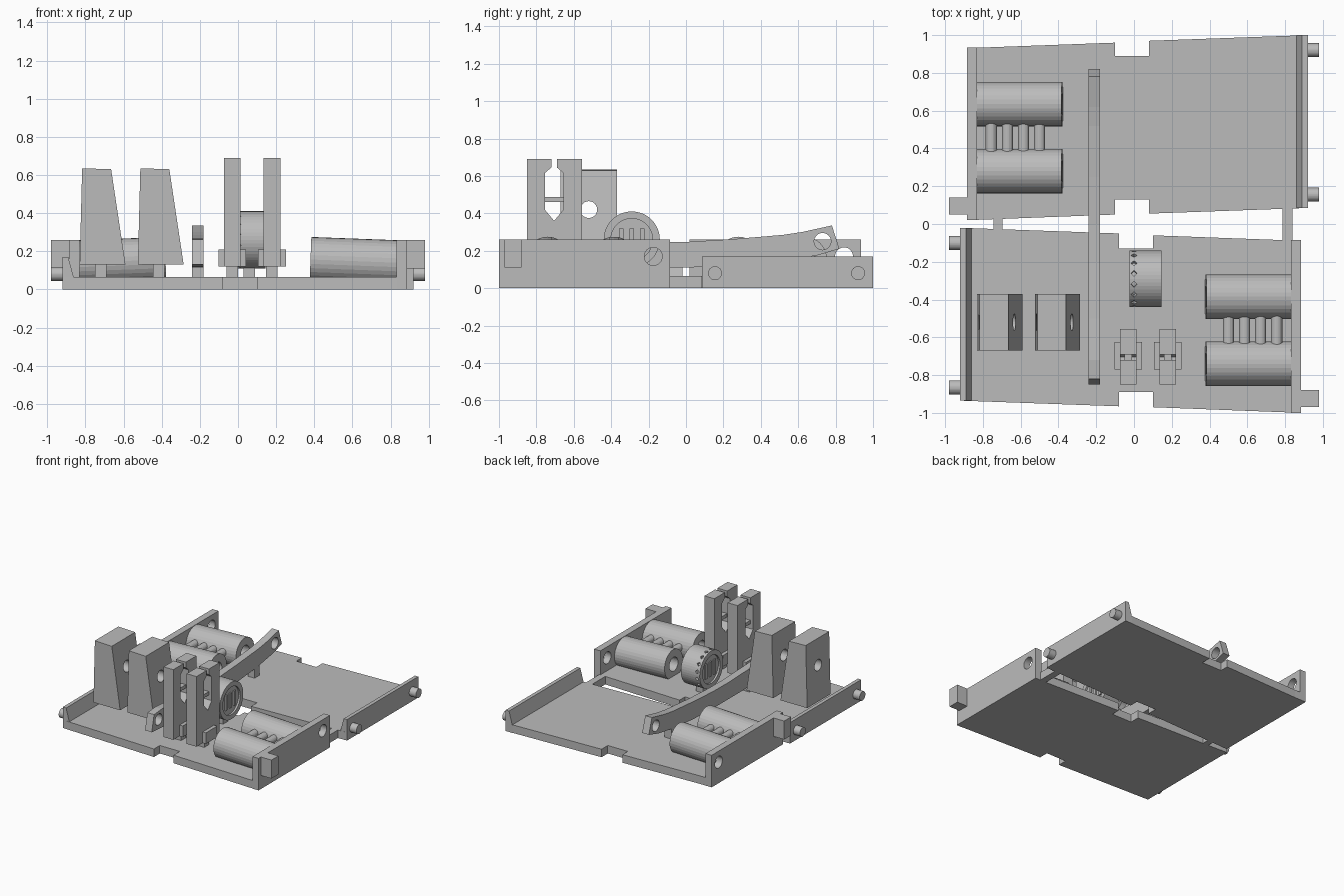
import bpy
import bmesh
import math
from mathutils import Matrix, Vector

default = bpy.data.objects.get("Cube")
if default:
    bpy.data.objects.remove(default, do_unlink=True)

grey = bpy.data.materials.new("light_grey")
grey.use_nodes = True
COLOUR = (0.5, 0.5, 0.5, 1)
grey.diffuse_color = COLOUR
grey.node_tree.nodes["Principled BSDF"].inputs["Base Color"].default_value = COLOUR


def finish(name, bm):
    bmesh.ops.recalc_face_normals(bm, faces=bm.faces[:])
    mesh = bpy.data.meshes.new(name)
    bm.to_mesh(mesh)
    bm.free()
    mesh.materials.append(grey)
    obj = bpy.data.objects.new(name, mesh)
    bpy.context.collection.objects.link(obj)
    return obj


def prism(name, points, axis, start, end):
    """Extrude a 2D outline along one axis."""
    place = {"x": lambda u, v, w: (w, u, v),
             "y": lambda u, v, w: (u, w, v),
             "z": lambda u, v, w: (u, v, w)}[axis]
    bm = bmesh.new()
    low = [bm.verts.new(place(u, v, start)) for u, v in points]
    high = [bm.verts.new(place(u, v, end)) for u, v in points]
    bm.faces.new(low)
    bm.faces.new(high)
    for i in range(len(points)):
        j = (i + 1) % len(points)
        bm.faces.new((low[i], low[j], high[j], high[i]))
    return finish(name, bm)


def box(name, x, y, z):
    outline = [(x[0], y[0]), (x[1], y[0]), (x[1], y[1]), (x[0], y[1])]
    return prism(name, outline, "z", *z)


def rod(name, start, end, radius, sides=32):
    """Cylinder between two points."""
    a, b = Vector(start), Vector(end)
    turn = (b - a).to_track_quat("Z", "Y").to_matrix().to_4x4()
    bm = bmesh.new()
    bmesh.ops.create_cone(bm, cap_ends=True, segments=sides, radius1=radius,
                          radius2=radius, depth=(b - a).length,
                          matrix=Matrix.Translation((a + b) / 2) @ turn)
    return finish(name, bm)


def cut(obj, *cutters):
    """Subtract cutters, bake the result and discard the cutters."""
    for cutter in cutters:
        mod = obj.modifiers.new("cut", "BOOLEAN")
        mod.operation, mod.solver, mod.object = "DIFFERENCE", "EXACT", cutter
    evaluated = obj.evaluated_get(bpy.context.evaluated_depsgraph_get())
    mesh = bpy.data.meshes.new_from_object(evaluated)
    obj.modifiers.clear()
    obj.data = mesh
    for cutter in cutters:
        bpy.data.objects.remove(cutter, do_unlink=True)
    return obj


# Front half: slanted floor plate with a notch on each long edge
half = [prism("floor_plate", [
    (-0.92, -0.02), (-0.08, -0.05), (-0.08, -0.13), (0.10, -0.13),
    (0.10, -0.06), (0.78, -0.085), (0.885, -0.085), (0.885, -1.0),
    (0.10, -0.97), (0.10, -0.89), (-0.08, -0.89), (-0.08, -0.965),
    (-0.92, -0.935)], "z", 0, 0.065)]

# Low wall with a sloping inner side and two pegs
half.append(prism("low_wall", [(-0.92, 0), (-0.92, 0.17), (-0.89, 0.17),
                               (-0.86, 0.06), (-0.86, 0)], "y", -0.935, -0.02))
for y in (-0.10, -0.865):
    half.append(rod("hinge_peg", (-0.98, y, 0.08), (-0.9, y, 0.08), 0.037))

# High wall with a hinge hole and a square lug
wall = box("high_wall", (0.83, 0.885), (-1.0, -0.085), (0, 0.26))
half.append(cut(wall, rod("hole", (0.8, -0.175, 0.17), (0.95, -0.175, 0.17), 0.048)))
half.append(box("square_lug", (0.88, 0.98), (-0.97, -0.88), (0.11, 0.26)))

# Pair of slightly tilted socketed rollers joined by small rods
for y in (-0.385, -0.74):
    roller = rod("roller", (0.38, y, 0.157), (0.835, y, 0.14), 0.118)
    half.append(cut(roller, rod("socket", (0.3, y, 0.16), (0.5, y, 0.155), 0.055)))
for i in range(4):
    x = 0.50 + 0.085 * i
    half.append(rod("spacer_rod", (x, -0.65, 0.17), (x, -0.47, 0.17), 0.03, 20))

# Back half: the front half mirrored sideways and shifted back
move = Matrix.Translation((0, 1.02, 0)) @ Matrix.Diagonal((-1, 1, 1, 1))
for part in half:
    copy = part.copy()
    copy.data = part.data.copy()
    copy.data.transform(move)
    copy.data.flip_normals()
    copy.name = "back_" + part.name.split(".")[0]
    bpy.context.collection.objects.link(copy)

# Thin bridges joining the two halves
box("left_bridge", (0.785, 0.84), (-0.1, 0.1), (0, 0.065))
box("right_bridge", (-0.745, -0.695), (-0.04, 0.04), (0, 0.065))

# Long sagging arm with a hole at each end
arm = prism("long_arm", [
    (-0.82, 0.262), (-0.72, 0.27), (-0.5, 0.255), (-0.2, 0.245), (0, 0.247),
    (0.25, 0.262), (0.52, 0.285), (0.62, 0.3), (0.78, 0.335), (0.82, 0.21),
    (0.7, 0.175), (0.5, 0.142), (0.25, 0.12), (0, 0.11), (-0.4, 0.11),
    (-0.7, 0.12), (-0.85, 0.13)], "x", -0.24, -0.18)
cut(arm, *[rod("hole", (-0.3, y, z), (-0.1, y, z), 0.045)
           for y, z in ((0.73, 0.25), (-0.76, 0.2))])
for y in (-0.5, 0.5):
    box("arm_post", (-0.24, -0.18), (y - 0.03, y + 0.03), (0.06, 0.145))

# Two tapered blocks on posts, bored sideways
for x in (-0.83, -0.525):
    block = prism("tapered_block", [(x, 0.13), (x + 0.24, 0.13),
                                    (x + 0.165, 0.63), (x + 0.013, 0.635)],
                  "y", -0.67, -0.37)
    cut(block, rod("bore", (x - 0.1, -0.52, 0.42), (x + 0.4, -0.52, 0.42), 0.045))
    box("block_post", (x + 0.08, x + 0.14), (-0.55, -0.49), (0.06, 0.14))

# Two slotted forks on wider feet
for x in (-0.03, 0.178):
    fork = box("slotted_fork", (x - 0.044, x + 0.044), (-0.85, -0.555), (0.12, 0.69))
    slot = prism("slot", [
        (-0.705, 0.36), (-0.655, 0.42), (-0.655, 0.615), (-0.69, 0.645),
        (-0.69, 0.75), (-0.72, 0.75), (-0.72, 0.645), (-0.755, 0.615),
        (-0.755, 0.42)], "x", x - 0.1, x + 0.1)
    cut(fork, slot)
    box("fork_crossbar", (x - 0.02, x + 0.02), (-0.76, -0.65), (0.46, 0.488))
    box("fork_foot", (x - 0.073, x + 0.073), (-0.77, -0.625), (0.12, 0.21))
    box("fork_post", (x - 0.03, x + 0.03), (-0.73, -0.67), (0.06, 0.13))

# Wheel with recessed sides, slits in its faces and small holes round the rim
centre = Vector((0.06, -0.29, 0.26))
wheel = rod("wheel", (-0.025, -0.29, 0.26), (0.145, -0.29, 0.26), 0.15, 48)
cutters = [rod("recess", (a, -0.29, 0.26), (b, -0.29, 0.26), 0.112, 40)
           for a, b in ((-0.1, -0.01), (0.13, 0.2))]
for i in range(16):
    angle = math.tau * i / 16 + 0.2
    out = Vector((0, math.cos(angle), math.sin(angle)))
    base = centre + Vector((-0.06, 0, 0))
    cutters.append(rod("rim_hole", base + out * 0.13, base + out * 0.2, 0.016, 4))
cut(wheel, *cutters)
for y in (-0.345, -0.29, -0.235):
    box("wheel_rib", (-0.02, 0.14), (y - 0.012, y + 0.012), (0.2, 0.32))
box("wheel_post", (0.03, 0.09), (-0.32, -0.26), (0.06, 0.13))
